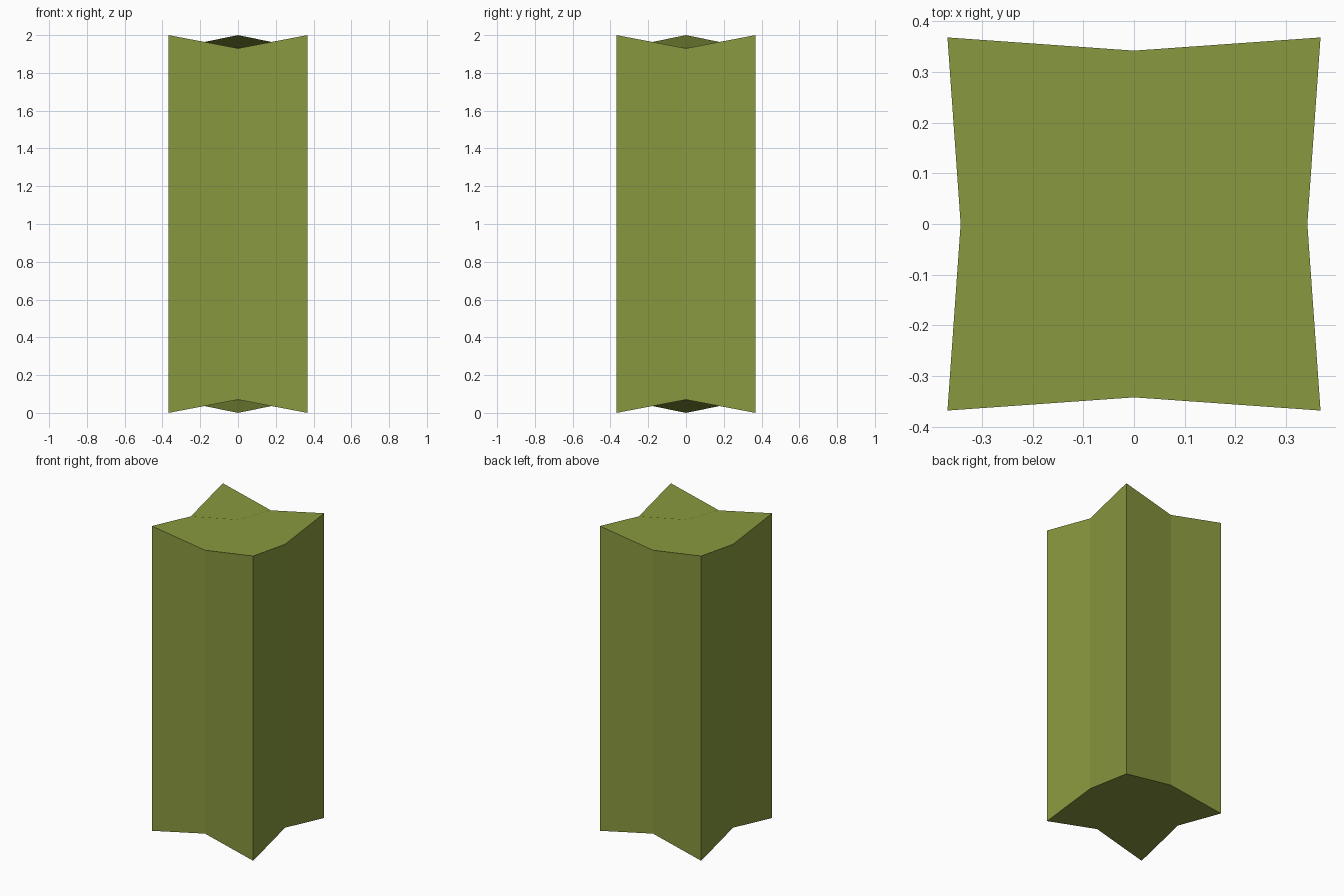
import bpy

if "Cube" in bpy.data.objects:
    bpy.data.objects.remove(bpy.data.objects["Cube"])

CORNER, MID, DIP, HEIGHT = 0.368, 0.342, 0.07, 2.0

# outline going counter-clockwise: corners (even) alternate with pinched-in edge middles (odd)
outline = []
for (cx, cy), (mx, my) in zip([(-1, -1), (1, -1), (1, 1), (-1, 1)],
                              [(0, -1), (1, 0), (0, 1), (-1, 0)]):
    outline += [(cx * CORNER, cy * CORNER, 0.0), (mx * MID, my * MID, DIP)]

# bottom ring, top ring, then the two cap centres
verts = [(x, y, d) for x, y, d in outline]
verts += [(x, y, HEIGHT - d) for x, y, d in outline]
verts += [(0, 0, 0), (0, 0, HEIGHT)]

faces = []
for i in range(8):  # side panels
    j = (i + 1) % 8
    faces.append((i, j, 8 + j, 8 + i))
for c in range(0, 8, 2):  # caps: one folded quad per corner
    a, b = (c - 1) % 8, c + 1
    faces.append((8 + a, 8 + c, 8 + b, 17))
    faces.append((b, c, a, 16))

mesh = bpy.data.meshes.new("pinched_pillar")
mesh.from_pydata(verts, [], faces)
mesh.update()

# single olive colour
olive = bpy.data.materials.new("olive green")
olive.diffuse_color = (0.25, 0.318, 0.05, 1)
olive.use_nodes = True
olive.node_tree.nodes["Principled BSDF"].inputs["Base Color"].default_value = olive.diffuse_color
mesh.materials.append(olive)

pillar = bpy.data.objects.new("pinched_pillar", mesh)
bpy.context.collection.objects.link(pillar)
